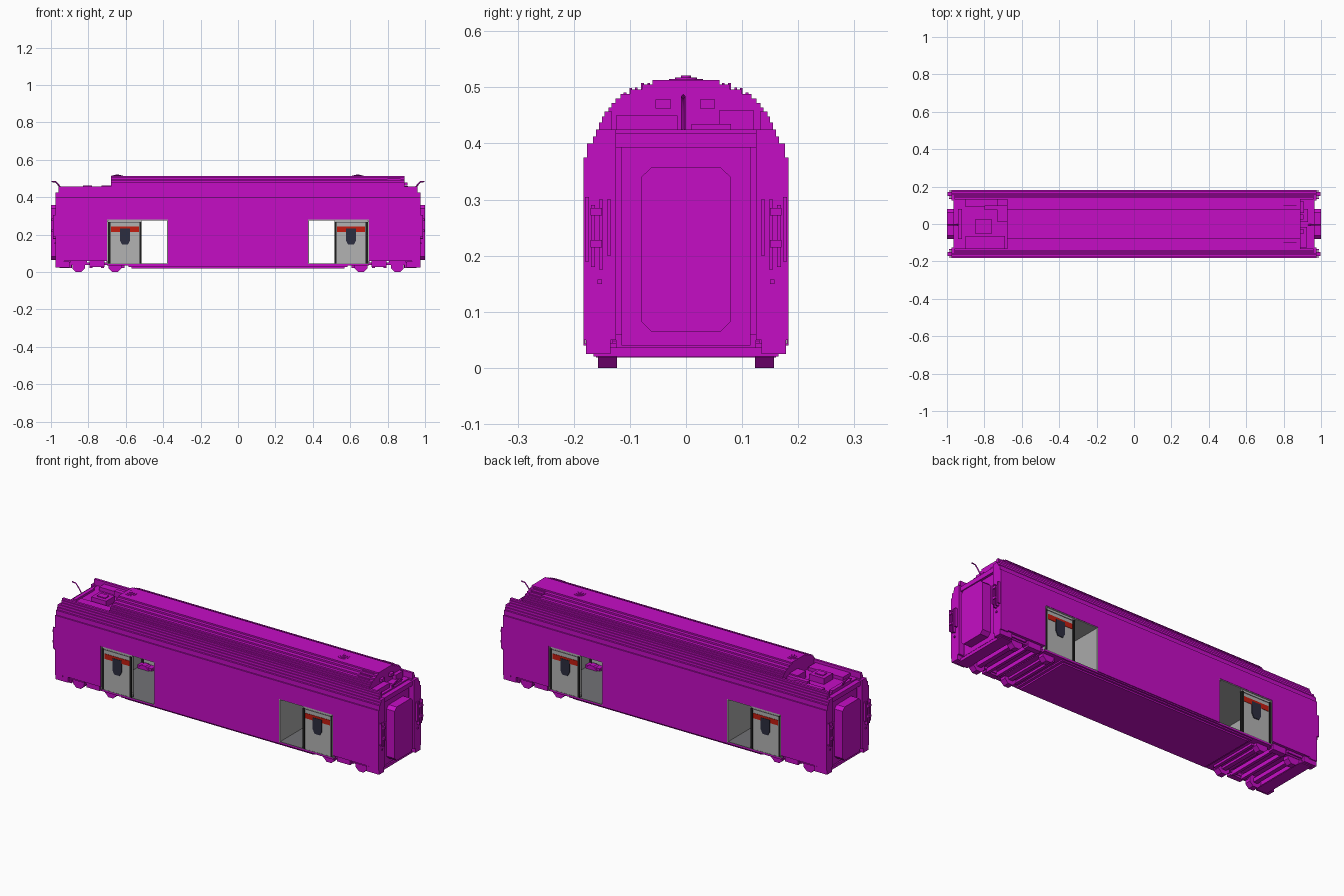
import bpy, bmesh, math
from mathutils import Vector

cube = bpy.data.objects.get("Cube")
if cube:
    bpy.data.objects.remove(cube, do_unlink=True)


def material(name, rgb):
    m = bpy.data.materials.new(name)
    m.use_nodes = True
    m.diffuse_color = (*rgb, 1)
    m.node_tree.nodes["Principled BSDF"].inputs["Base Color"].default_value = (*rgb, 1)
    return m


PURPLE = material("purple_paint", (0.56, 0.004, 0.56))
GREY = material("door_grey", (0.45, 0.45, 0.45))
LINING = material("interior_light_grey", (0.40, 0.40, 0.40))
FLOOR = material("floor_dark_grey", (0.17, 0.17, 0.18))
BLACK = material("black_rubber", (0.012, 0.012, 0.012))
RED = material("red_stripe", (0.55, 0.012, 0.005))
NAVY = material("dark_glass", (0.025, 0.027, 0.05))


def add_prism(bm, pts, axis, a, b):
    """Extrude a 2D outline along an axis: x uses (y,z), y uses (x,z), z uses (x,y)."""
    place = {"x": lambda p, t: (t, p[0], p[1]),
             "y": lambda p, t: (p[0], t, p[1]),
             "z": lambda p, t: (p[0], p[1], t)}[axis]
    lo = [bm.verts.new(place(p, a)) for p in pts]
    hi = [bm.verts.new(place(p, b)) for p in pts]
    n = len(pts)
    bm.faces.new(lo)
    bm.faces.new(hi[::-1])
    for i in range(n):
        bm.faces.new((lo[i], hi[i], hi[(i + 1) % n], lo[(i + 1) % n]))


def finish(name, bm, mat):
    bmesh.ops.recalc_face_normals(bm, faces=bm.faces)
    me = bpy.data.meshes.new(name)
    bm.to_mesh(me)
    bm.free()
    me.materials.append(mat)
    ob = bpy.data.objects.new(name, me)
    bpy.context.collection.objects.link(ob)
    return ob


def prisms(name, items, mat):
    bm = bmesh.new()
    for it in items:
        add_prism(bm, *it)
    return finish(name, bm, mat)


def boxes(name, items, mat):
    """Each item is x0, x1, y0, y1, z0, z1."""
    return prisms(name, [([(x0, z0), (x1, z0), (x1, z1), (x0, z1)], "y", y0, y1)
                         for x0, x1, y0, y1, z0, z1 in items], mat)


def span(s, a, b):
    return (min(s * a, s * b), max(s * a, s * b))


def steps(levels, z0):
    """Right half of a stepped outline from (half width, top) levels."""
    pts = []
    for w, z in levels:
        pts += [(w, z0), (w, z)]
        z0 = z
    return pts


def mirrored(half):
    return half + [(-y, z) for y, z in reversed(half)]


LOW = [(0.183, 0.375), (0.176, 0.40), (0.166, 0.412), (0.160, 0.425)]
EDGE = [(0.155, 0.437), (0.150, 0.448), (0.145, 0.457)]
HIGH = [(0.138, 0.464), (0.133, 0.472), (0.126, 0.480), (0.117, 0.488),
        (0.100, 0.496), (0.078, 0.505), (0.060, 0.513)]
ENDS = (-1, 1)

# Body shell: stepped upper shell, lower walls left open at the doorways
prisms("upper_body", [(mirrored(steps(LOW, 0.28)), "x", -0.94, 0.94)], PURPLE)
prisms("main_roof", [(mirrored(steps(EDGE + HIGH, 0.425)), "x", -0.68, 0.89)], PURPLE)
boxes("lower_body", [(-0.94, -0.70, -0.183, 0.183, 0.058, 0.28),
                     (-0.375, 0.375, -0.183, 0.183, 0.04, 0.28),
                     (0.70, 0.94, -0.183, 0.183, 0.058, 0.28)], PURPLE)
boxes("underframe", [(-0.70, 0.70, -0.178, 0.178, 0.034, 0.043),
                     (-0.585, 0.585, -0.170, 0.170, 0.027, 0.036),
                     (-0.57, 0.57, -0.160, 0.160, 0.019, 0.029)], PURPLE)

# Raised roof edges beside the low end decks
rim = steps(EDGE, 0.425) + [(0.132, 0.457), (0.132, 0.425)]
prisms("roof_edges", [([(s * y, z) for y, z in rim], "x", a, b)
                      for s in ENDS for a, b in ((-0.96, -0.68), (0.89, 0.96))], PURPLE)

# Corner posts framing the recessed ends
post = ([(0.125, 0.05), (0.125, 0.425)] + steps(LOW, 0.05)[::-1])
prisms("corner_posts", [([(s * y, z) for y, z in post], "x", *span(e, 0.93, 0.975))
                        for s in ENDS for e in ENDS], PURPLE)
boxes("corner_steps", [(*span(e, 0.90, 0.975), *span(s, 0.135, 0.178), 0.025, 0.055)
                       for s in ENDS for e in ENDS], PURPLE)
bars = []
for e in ENDS:
    for s in ENDS:
        for y, z0, z1 in ((0.137, 0.20, 0.30), (0.151, 0.175, 0.30),
                          (0.165, 0.18, 0.29), (0.176, 0.19, 0.305)):
            bars.append((*span(e, 0.97, 0.99), *span(s, y - 0.003, y + 0.004), z0, z1))
        bars.append((*span(e, 0.97, 0.998), *span(s, 0.15, 0.17), 0.215, 0.228))
        bars.append((*span(e, 0.97, 0.998), *span(s, 0.15, 0.17), 0.272, 0.285))
        bars.append((*span(e, 0.97, 0.98), *span(s, 0.15, 0.158), 0.15, 0.158))
boxes("end_handrails", bars, PURPLE)

# Gangways with chamfered corners, frames and end beams
gate = mirrored([(0.062, 0.065), (0.08, 0.083), (0.08, 0.34), (0.062, 0.357)])
prisms("gangways", [(gate, "x", *span(e, 0.93, 1.0)) for e in ENDS], PURPLE)
boxes("gangway_frames", [(*span(e, 0.93, 0.952), -0.115, 0.115, 0.04, 0.393) for e in ENDS]
      + [(*span(e, 0.93, 0.965), -0.13, 0.13, 0.393, 0.418) for e in ENDS], PURPLE)
boxes("end_beams", [(*span(e, 0.89, 0.955), -0.165, 0.165, 0.02, 0.036) for e in ENDS]
      + [(*span(e, 0.89, 0.945), -0.125, 0.125, 0.034, 0.06) for e in ENDS], PURPLE)

# Equipment on the end decks
boxes("roof_equipment", [
    (-0.90, -0.69, -0.130, -0.065, 0.42, 0.443), (-0.85, -0.76, -0.05, 0.025, 0.42, 0.458),
    (-0.83, -0.78, -0.03, 0.005, 0.455, 0.463), (-0.90, -0.73, 0.09, 0.132, 0.42, 0.445),
    (-0.80, -0.68, 0.075, 0.10, 0.42, 0.455), (-0.73, -0.68, 0.01, 0.08, 0.42, 0.462),
    (-0.94, -0.92, -0.08, 0.08, 0.42, 0.436),
    (0.89, 0.925, -0.125, -0.015, 0.42, 0.45), (0.89, 0.93, 0.01, 0.08, 0.42, 0.435),
    (0.89, 0.91, 0.06, 0.12, 0.42, 0.46),
    (0.885, 0.905, -0.054, -0.027, 0.462, 0.478), (0.885, 0.905, 0.025, 0.052, 0.462, 0.478),
], PURPLE)

# Low round roof vents and slatted grilles
vents = []
for x in (-0.645, 0.64):
    for r, z in ((0.030, 0.515), (0.020, 0.518), (0.009, 0.521)):
        vents.append(([(x + r * math.cos(t * math.pi / 6), r * math.sin(t * math.pi / 6))
                       for t in range(12)], "z", 0.505, z))
prisms("round_roof_vents", vents, PURPLE)
boxes("roof_grilles", [(0.80, 0.87, *span(s, y, y + 0.005), 0.475, z)
                       for s in ENDS
                       for y, z in ((0.064, 0.508), (0.075, 0.508), (0.086, 0.5),
                                    (0.096, 0.499), (0.106, 0.491))], PURPLE)

# Curved cable hooks above the ends
for e, side in ((-1, "right"), (1, "left")):
    cu = bpy.data.curves.new(side + "_cable_hook", "CURVE")
    cu.dimensions = "3D"
    cu.bevel_depth = 0.004
    cu.bevel_resolution = 0
    sp = cu.splines.new("POLY")
    path = [(0.93, 0.42), (0.952, 0.455), (0.962, 0.468), (0.975, 0.482), (0.996, 0.484)]
    sp.points.add(len(path) - 1)
    for p, (x, z) in zip(sp.points, path):
        p.co = (e * x, -0.005, z, 1)
    cu.materials.append(PURPLE)
    bpy.context.collection.objects.link(bpy.data.objects.new(side + "_cable_hook", cu))

# Bogies: wheels, side beams and cross bars
wheels, frames = [], []
for e in ENDS:
    c = e * 0.755
    for s in ENDS:
        for d in (-0.097, 0.097):
            wheels.append(([(c + d + 0.037 * math.cos((t + 0.5) * math.pi / 4),
                             0.034 + 0.037 * math.sin((t + 0.5) * math.pi / 4))
                            for t in range(8)], "y", *span(s, 0.123, 0.157)))
            frames.append((c + d - 0.045, c + d + 0.045, *span(s, 0.13, 0.168), 0.044, 0.06))
        frames.append((c - 0.145, c + 0.145, *span(s, 0.135, 0.16), 0.036, 0.05))
        frames.append((c - 0.04, c + 0.04, *span(s, 0.14, 0.17), 0.026, 0.06))
    for d in (-0.14, -0.097, -0.03, 0.03, 0.097, 0.14):
        w = 0.012 if abs(d) == 0.097 else 0.008
        frames.append((c + d - w, c + d + w, -0.14, 0.14, 0.022, 0.044))
prisms("wheels", wheels, PURPLE)
boxes("bogie_frames", frames, PURPLE)

# Vestibules seen through the open doorways
walls, floors = [], []
for e in ENDS:
    walls += [(*span(e, 0.374, 0.379), -0.181, 0.181, 0.043, 0.28),
              (*span(e, 0.696, 0.701), -0.181, 0.181, 0.043, 0.28),
              (*span(e, 0.375, 0.70), -0.181, 0.181, 0.276, 0.281)]
    floors.append((*span(e, 0.375, 0.70), -0.178, 0.178, 0.042, 0.046))
boxes("vestibule_lining", walls, LINING)
boxes("vestibule_floors", floors, FLOOR)

# Sliding doors with rubber edges, red stripe and tapered window
leaf, rubber, stripe, glass, trim = [], [], [], [], []
for e in ENDS:
    c = e * 0.604
    for s in ENDS:
        leaf.append((c - 0.088, c + 0.088, *span(s, 0.166, 0.177), 0.046, 0.276))
        for a, b in ((0.516, 0.527), (0.683, 0.696)):
            rubber.append((*span(e, a, b), *span(s, 0.164, 0.180), 0.046, 0.268))
        trim.append((c - 0.078, c + 0.078, *span(s, 0.176, 0.179), 0.262, 0.266))
        stripe.append((c - 0.075, c + 0.075, *span(s, 0.176, 0.179), 0.215, 0.243))
        outline = [(-0.027, 0.232), (-0.027, 0.168), (-0.016, 0.146),
                   (0.016, 0.146), (0.027, 0.168), (0.027, 0.232)]
        glass.append(([(c + x, z) for x, z in outline], "y", *span(s, 0.175, 0.181)))
boxes("door_leaves", leaf, GREY)
boxes("door_rubber_edges", rubber, BLACK)
boxes("door_top_trim", trim, FLOOR)
boxes("door_stripes", stripe, RED)
prisms("door_windows", glass, NAVY)
